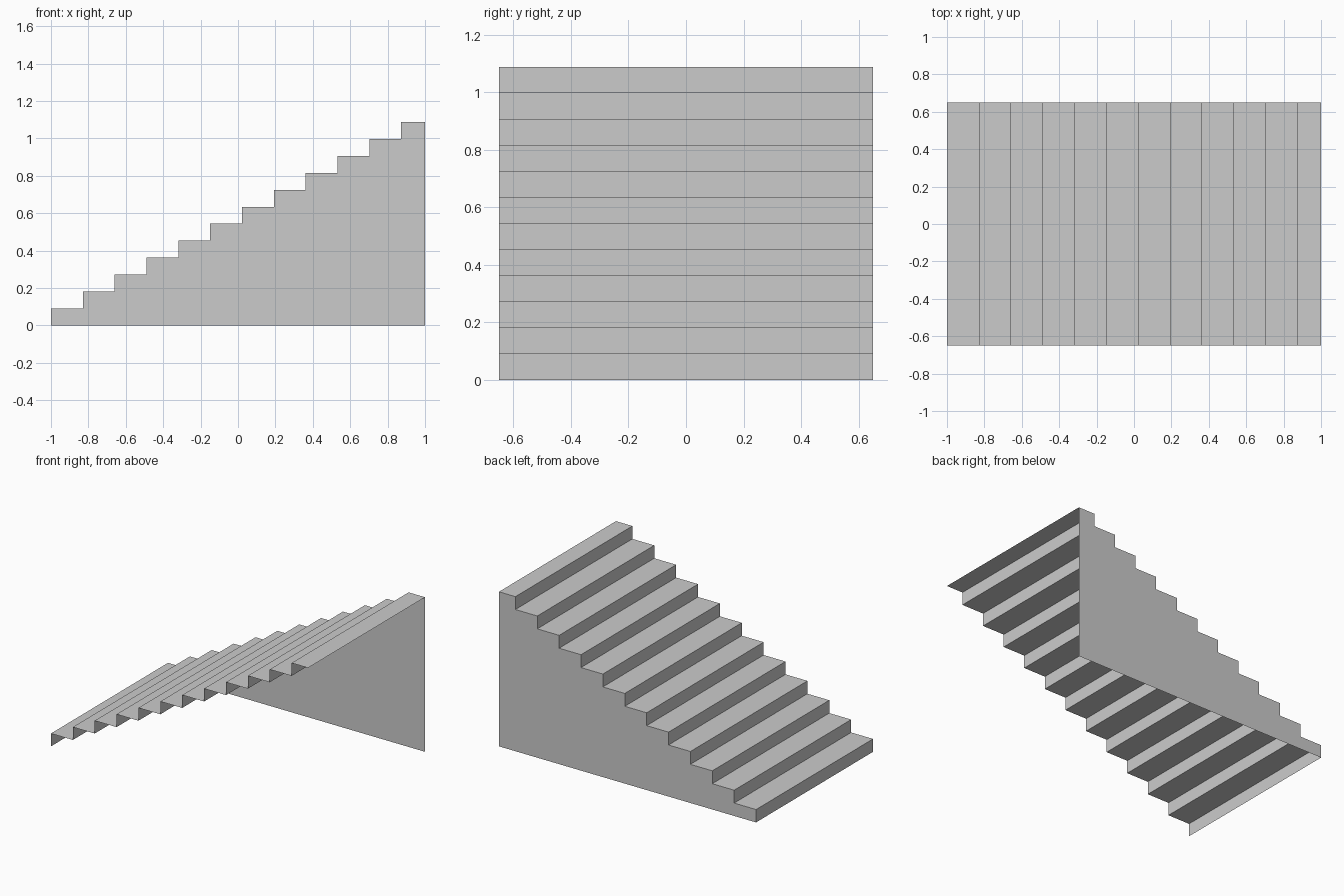
import bpy

if "Cube" in bpy.data.objects:
    bpy.data.objects.remove(bpy.data.objects["Cube"])

STEPS = 12
RISE = 1.087 / STEPS
RUN = 0.1702
HALF_W = 0.65


def make_object(name, verts, faces):
    mesh = bpy.data.meshes.new(name)
    mesh.from_pydata(verts, [], faces)
    mesh.update()
    obj = bpy.data.objects.new(name, mesh)
    bpy.context.collection.objects.link(obj)
    return obj


# Zigzag stair profile in x, z
profile = [(-1.0, 0.0)]
for i in range(STEPS):
    z = (i + 1) * RISE
    profile.append((-1.0 + i * RUN, z))
    profile.append((min(-1.0 + (i + 1) * RUN, 1.0), z))

# Treads and risers: open sheet swept across the width
n = len(profile)
verts = [(x, y, z) for y in (-HALF_W, HALF_W) for x, z in profile]
faces = [(i, i + 1, n + i + 1, n + i) for i in range(n - 1)]
make_object("treads_and_risers", verts, faces)

# Side wall: one stepped panel closing only the back side
wall = [(x, HALF_W, z) for x, z in profile] + [(1.0, HALF_W, 0.0)]
make_object("side_wall", wall, [tuple(reversed(range(len(wall))))])

# Make faces point outwards: treads up, risers to -x, wall to +y
for obj in bpy.context.collection.objects:
    for poly in obj.data.polygons:
        if poly.normal.z < -0.5 or poly.normal.x > 0.5 or poly.normal.y < -0.5:
            poly.flip()
    obj.data.update()
